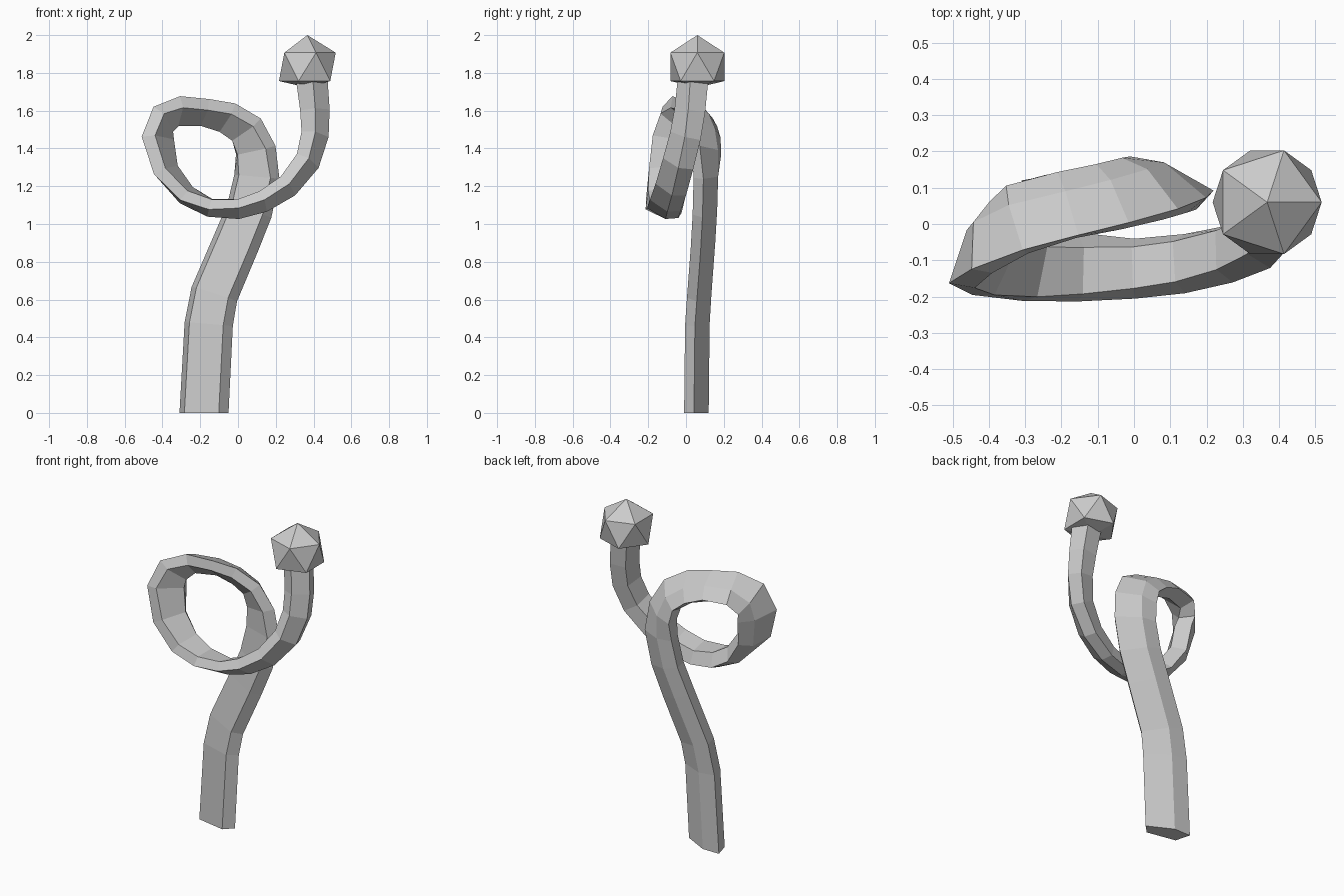
import bpy, bmesh
from mathutils import Vector
from math import sin, cos, radians

cube = bpy.data.objects.get("Cube")
if cube:
    bpy.data.objects.remove(cube, do_unlink=True)

# One plain grey for the whole model
grey = bpy.data.materials.new("plain_grey")
grey.use_nodes = True
colour = (0.6, 0.6, 0.6, 1)
grey.diffuse_color = colour
grey.node_tree.nodes["Principled BSDF"].inputs["Base Color"].default_value = colour


def make_object(name, bm):
    bmesh.ops.recalc_face_normals(bm, faces=bm.faces)
    mesh = bpy.data.meshes.new(name)
    bm.to_mesh(mesh)
    bm.free()
    mesh.materials.append(grey)
    obj = bpy.data.objects.new(name, mesh)
    bpy.context.scene.collection.objects.link(obj)
    return obj


def section_at(index, keys):
    """Blend roll, width, thickness and roundness between the nearest keys."""
    for low, high in zip(keys, keys[1:]):
        if index <= high[0]:
            f = (index - low[0]) / (high[0] - low[0])
            return [p + (q - p) * f for p, q in zip(low[1:], high[1:])]
    return keys[-1][1:]


def sweep(name, path, keys, profile, round_profile):
    """Sweep a flat-sided profile along a path, rolling it about the tangent."""
    bm = bmesh.new()
    points = [Vector(p) for p in path]
    last = len(points) - 1
    rings = []
    for i, centre in enumerate(points):
        tangent = (points[min(i + 1, last)] - points[max(i - 1, 0)]).normalized()
        back = Vector((0, 1, 0))
        back = (back - tangent * back.dot(tangent)).normalized()
        outward = back.cross(tangent)
        angle, width, thick, roundness = section_at(i, keys)
        a = radians(angle)
        u = (outward * cos(a) - back * sin(a)) * width / 2
        v = (outward * sin(a) + back * cos(a)) * thick / 2
        ring = []
        for flat, even in zip(profile, round_profile):
            p, q = Vector(flat).lerp(Vector(even), roundness)
            ring.append(bm.verts.new(centre + u * p + v * q))
        if i == 0:
            for vert in ring:
                vert.co.z = 0
        rings.append(ring)
    n = len(profile)
    for lower, upper in zip(rings, rings[1:]):
        for j in range(n):
            k = (j + 1) % n
            bm.faces.new((lower[j], lower[k], upper[k], upper[j]))
    bm.faces.new(rings[0])
    bm.faces.new(rings[-1])
    return make_object(name, bm)


# Curled stem: rises, loops over to the side and forward, then up to the bulb
stem_path = [
    (-.18, .055, 0), (-.155, .06, .47), (-.125, .07, .63), (-.01, .09, .9),
    (.06, .1, 1.07), (.1, .105, 1.25), (.09, .105, 1.39), (.04, .09, 1.5),
    (-.06, .065, 1.565), (-.18, .04, 1.595), (-.32, 0, 1.6), (-.405, -.05, 1.55),
    (-.43, -.08, 1.45), (-.39, -.105, 1.28), (-.28, -.12, 1.15),
    (-.15, -.125, 1.09), (0, -.125, 1.08), (.13, -.11, 1.12), (.26, -.08, 1.2),
    (.365, -.04, 1.33), (.405, 0, 1.47), (.405, .025, 1.6), (.39, .042, 1.75),
]
# Station, roll, width, thickness, roundness
stem_sections = [
    (0, 0, .26, .13, 0), (5, 0, .24, .13, 0), (9, 40, .2, .11, 0),
    (12, 40, .23, .14, 0), (16, 85, .16, .11, 0), (22, 85, .175, .175, 1),
]
# Front face, pointed outer edge, long slanted face, back corner, inner face
slanted_profile = [(1, -.2), (-.15, 1), (-1, 1), (-.8, -.45), (.6, -1)]
corners = [radians(72 * i) for i in range(5)]
even_profile = [(cos(c), sin(c)) for c in corners]
sweep("curled_stem", stem_path, stem_sections, slanted_profile, even_profile)

# Faceted bulb with a flattened underside
bm = bmesh.new()
bmesh.ops.create_icosphere(bm, subdivisions=1, radius=.168)
for vert in bm.verts:
    if vert.co.z < -.15:
        vert.co.z = -.11
bulb = make_object("faceted_bulb", bm)
bulb.location = (.367, .06, 1.832)
